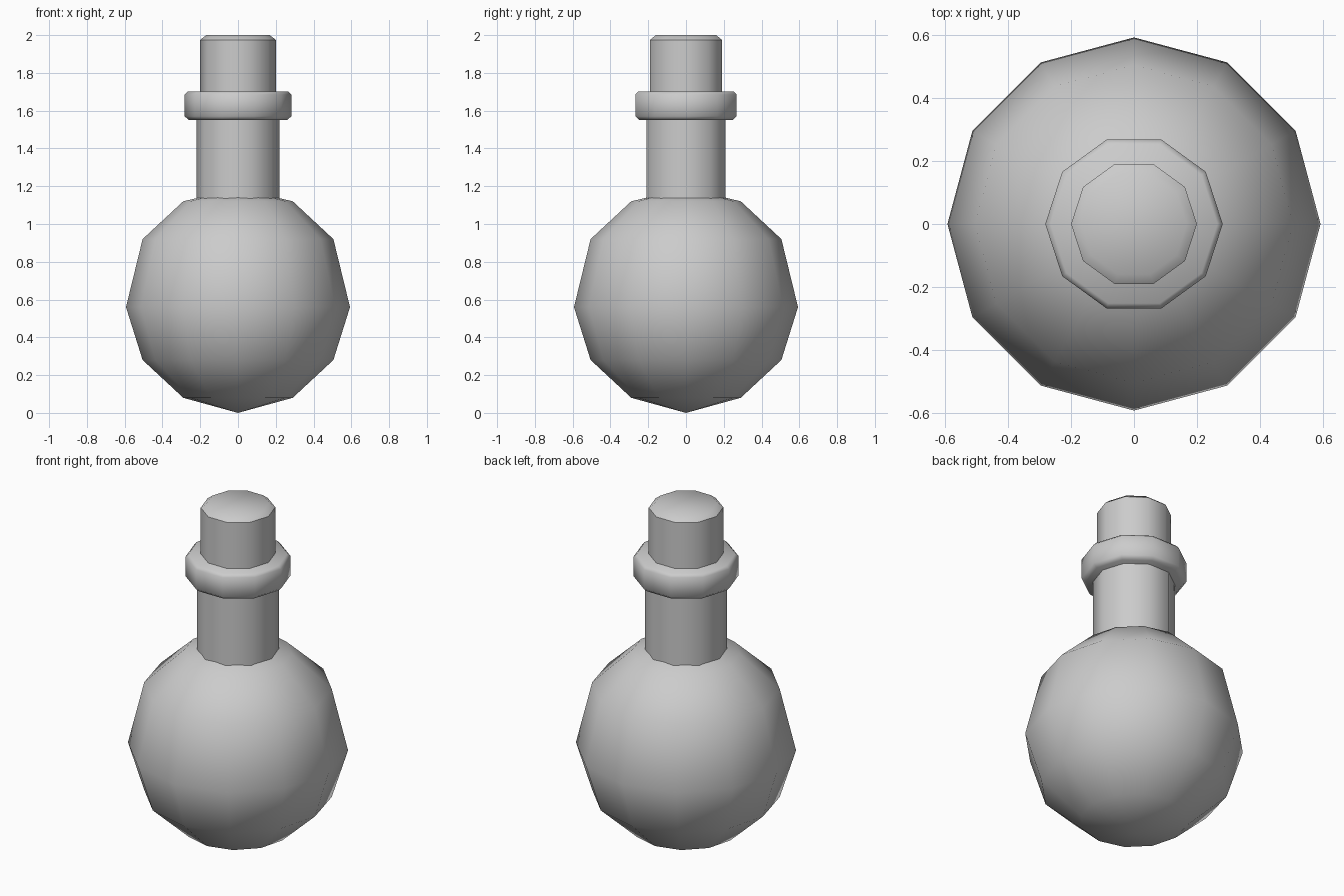
import bpy, bmesh, math

if "Cube" in bpy.data.objects:
    bpy.data.objects.remove(bpy.data.objects["Cube"])


def lathe(name, profile, sides):
    """Closed turned part from (radius, z) points, listed bottom to top."""
    bm = bmesh.new()
    rings = []
    for r, z in profile:
        if r == 0:
            rings.append([bm.verts.new((0, 0, z))] * sides)
        else:
            rings.append([bm.verts.new((r * math.cos(math.tau * i / sides),
                                        r * math.sin(math.tau * i / sides), z))
                          for i in range(sides)])
    for low, high in zip(rings, rings[1:]):
        for i in range(sides):
            j = (i + 1) % sides
            bm.faces.new(list(dict.fromkeys((low[i], low[j], high[j], high[i]))))
    # flat caps where the profile does not end in a pole
    for ring, r in ((rings[0], profile[0][0]), (rings[-1], profile[-1][0])):
        if r > 0:
            bm.faces.new(ring)
    bmesh.ops.recalc_face_normals(bm, faces=bm.faces)
    mesh = bpy.data.meshes.new(name)
    bm.to_mesh(mesh)
    bm.free()
    obj = bpy.data.objects.new(name, mesh)
    bpy.context.collection.objects.link(obj)
    bpy.ops.object.select_all(action='DESELECT')
    obj.select_set(True)
    bpy.context.view_layer.objects.active = obj
    bpy.ops.object.shade_smooth_by_angle(angle=math.radians(50))
    return obj


# round flask body, slightly taller above its widest ring
lathe("flask_body", [(0, 0), (0.29, 0.08), (0.505, 0.28), (0.593, 0.56),
                     (0.505, 0.92), (0.29, 1.12), (0, 1.19)], 12)

# straight neck, sunk into the body and the collar
lathe("neck", [(0.22, 1.05), (0.22, 1.6)], 10)

# chamfered collar at the mouth
lathe("collar", [(0.26, 1.55), (0.282, 1.57), (0.282, 1.685), (0.265, 1.702)], 10)

# stopper with a chamfered top
lathe("stopper", [(0.2, 1.62), (0.2, 1.975), (0.168, 2.0)], 10)
